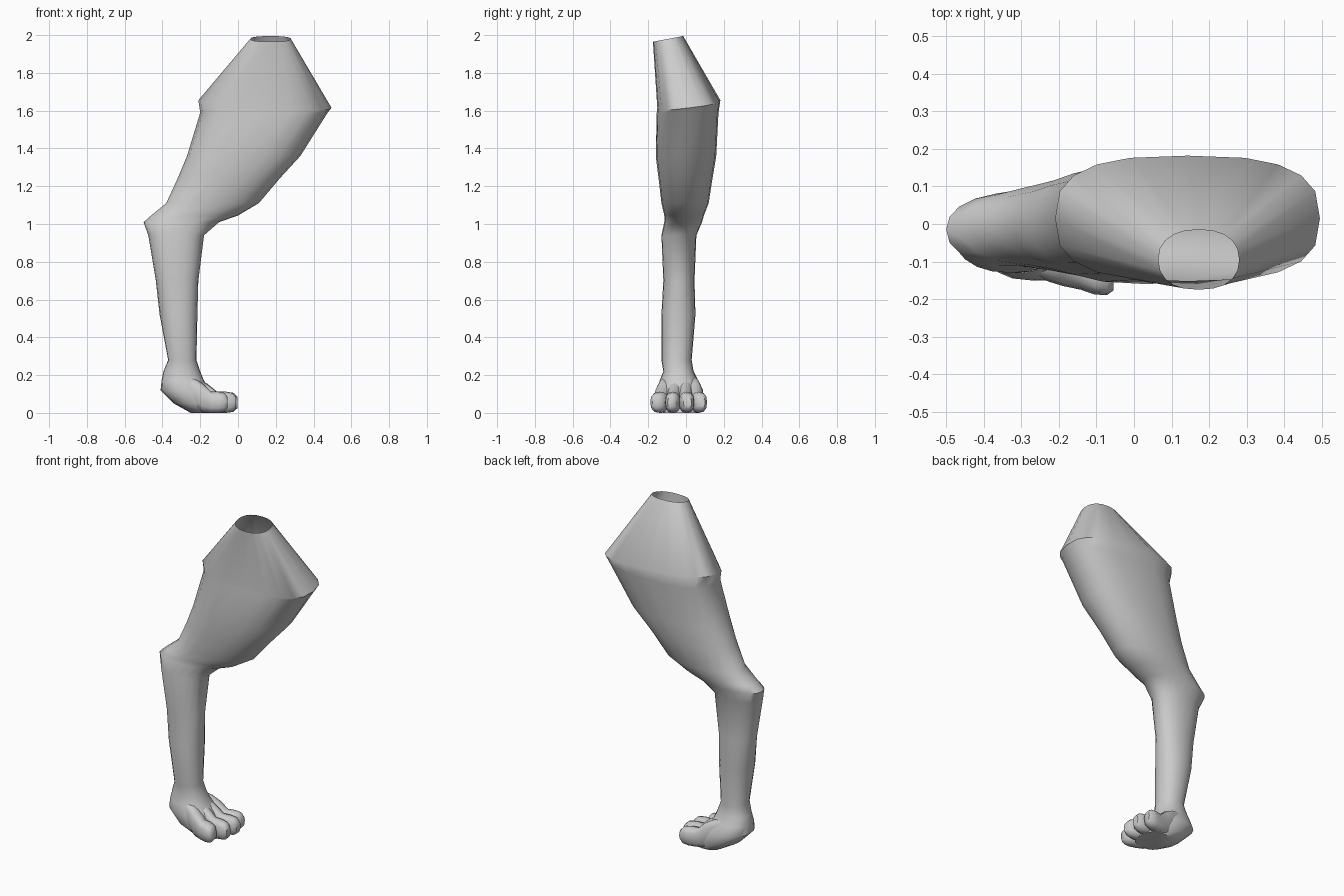
import bpy, bmesh, math

if "Cube" in bpy.data.objects:
    bpy.data.objects.remove(bpy.data.objects["Cube"])

N = 20


def add_object(name, rings, cap_start, cap_end, angle=50):
    """Skin a list of equal-length rings into one smooth-shaded object."""
    bm = bmesh.new()
    loops = [[bm.verts.new(p) for p in r] for r in rings]
    n = len(loops[0])
    for a, b in zip(loops, loops[1:]):
        for i in range(n):
            j = (i + 1) % n
            bm.faces.new((a[i], a[j], b[j], b[i]))
    if cap_start:
        bm.faces.new(loops[0][::-1])
    if cap_end:
        bm.faces.new(loops[-1])
    bmesh.ops.recalc_face_normals(bm, faces=bm.faces)
    me = bpy.data.meshes.new(name)
    bm.to_mesh(me)
    bm.free()
    ob = bpy.data.objects.new(name, me)
    bpy.context.collection.objects.link(ob)
    bpy.ops.object.select_all(action='DESELECT')
    ob.select_set(True)
    bpy.context.view_layer.objects.active = ob
    bpy.ops.object.shade_smooth_by_angle(angle=math.radians(angle))
    return ob


def unit(i, n, power):
    """Point on a rounded-square outline."""
    t = 2 * math.pi * i / n
    c, s = math.cos(t), math.sin(t)
    return (math.copysign(abs(c) ** (2 / power), c),
            math.copysign(abs(s) ** (2 / power), s))


def level_ring(z, x0, x1, y0, y1, power=2.2, tilt_x=0, tilt_y=0):
    pts = []
    for i in range(N):
        u, v = unit(i, N, power)
        pts.append(((x0 + x1) / 2 + u * (x1 - x0) / 2,
                    (y0 + y1) / 2 + v * (y1 - y0) / 2,
                    z + tilt_x * u + tilt_y * v))
    return pts


# leg: thigh, elbow, shank, ankle and heel as one skin, open at the top
leg = [
    (0.00, -0.25, -0.07, -0.12, 0.07, 2.6),
    (0.05, -0.34, -0.09, -0.15, 0.09, 2.4),
    (0.12, -0.41, -0.14, -0.15, 0.09, 2.3),
    (0.17, -0.405, -0.18, -0.14, 0.065),
    (0.22, -0.395, -0.20, -0.12, 0.04),
    (0.28, -0.37, -0.22, -0.13, 0.03),
    (0.52, -0.415, -0.215, -0.13, 0.05),
    (0.70, -0.435, -0.21, -0.12, 0.045),
    (0.94, -0.475, -0.18, -0.13, 0.055),
    (1.01, -0.50, -0.10, -0.115, 0.085),
    (1.045, -0.46, 0.00, -0.115, 0.095),
    (1.11, -0.38, 0.11, -0.13, 0.12),
    (1.24, -0.32, 0.22, -0.145, 0.14),
    (1.36, -0.27, 0.33, -0.16, 0.16, 2.4),
    (1.59, -0.20, 0.475, -0.155, 0.172, 2.7),
    (1.635, -0.21, 0.495, -0.152, 0.182, 2.8, -0.02, 0.02),
    (1.98, 0.065, 0.28, -0.175, -0.015, 2.3, 0, 0.015),
]
add_object("leg", [level_ring(*r) for r in leg], True, False)


# toes: rounded fingers bulging at the knuckle and the tip
def toe(name, y, half, tip, splay):
    # along, bottom, top, width factor
    shape = [(0.00, 0.10, 0.205, 0.65), (0.30, 0.03, 0.18, 0.95),
             (0.46, 0.004, 0.155, 1.0), (0.64, 0.0, 0.112, 0.96),
             (0.80, 0.0, 0.112, 1.04), (0.93, 0.006, 0.106, 0.9),
             (1.00, 0.025, 0.085, 0.55)]
    rings = []
    for t, lo, hi, w in shape:
        x = -0.30 + t * (tip + 0.30)
        cy = y + splay * (t - 0.7)
        ring = []
        for i in range(12):
            u, v = unit(i, 12, 2.5)
            ring.append((x, cy + u * half * w,
                         (lo + hi) / 2 + v * (hi - lo) / 2))
        rings.append(ring)
    add_object(name, rings, True, True)


for k, (y, half, tip, splay) in enumerate([(-0.134, 0.046, -0.055, -0.06),
                                           (-0.067, 0.039, -0.010, -0.03),
                                           (0.002, 0.039, -0.003, 0.02),
                                           (0.064, 0.040, -0.025, 0.05)]):
    toe("toe_%d" % (k + 1), y, half, tip, splay)
